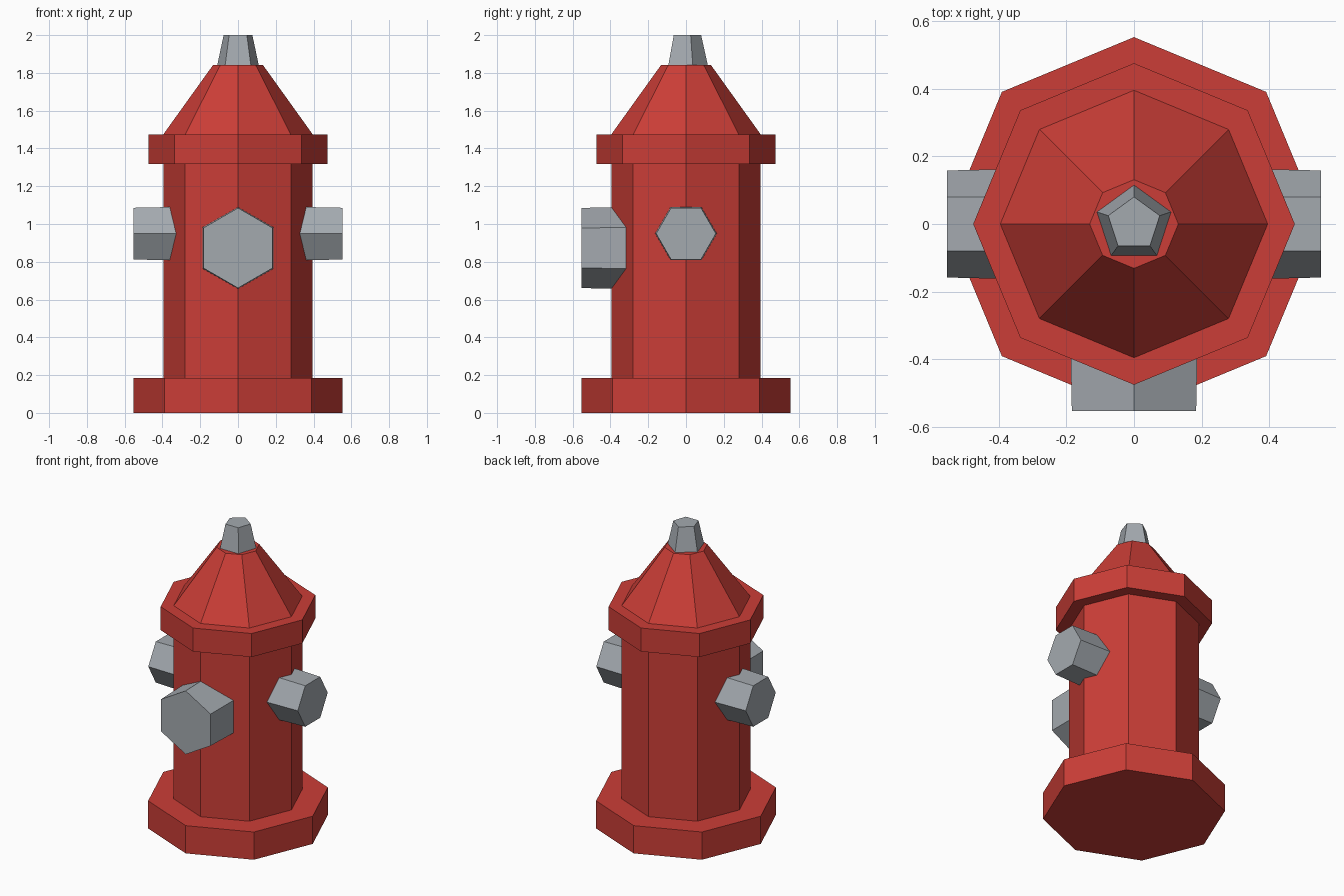
import bpy, bmesh, math
from mathutils import Vector

if "Cube" in bpy.data.objects:
    bpy.data.objects.remove(bpy.data.objects["Cube"])


def material(name, rgb):
    m = bpy.data.materials.new(name)
    m.diffuse_color = (*rgb, 1)
    m.use_nodes = True
    m.node_tree.nodes["Principled BSDF"].inputs["Base Color"].default_value = m.diffuse_color
    return m


RED = material("hydrant red", (0.60, 0.048, 0.038))
GREY = material("steel grey", (0.37, 0.40, 0.43))


def loft(name, sides, rings, u, v, axis, centre, mat):
    """Closed prism through (radius, distance) rings along an axis; first corner points along u."""
    u, v, axis, centre = map(Vector, (u, v, axis, centre))
    bm = bmesh.new()
    loops = []
    for r, d in rings:
        angles = [math.tau * i / sides for i in range(sides)]
        loops.append([bm.verts.new(centre + axis * d + (u * math.cos(a) + v * math.sin(a)) * r)
                      for a in angles])
    for a, b in zip(loops, loops[1:]):
        for i in range(sides):
            j = (i + 1) % sides
            bm.faces.new((a[i], a[j], b[j], b[i]))
    bm.faces.new(loops[0][::-1])
    bm.faces.new(loops[-1])
    bmesh.ops.recalc_face_normals(bm, faces=bm.faces)
    me = bpy.data.meshes.new(name)
    bm.to_mesh(me)
    bm.free()
    me.materials.append(mat)
    ob = bpy.data.objects.new(name, me)
    bpy.context.collection.objects.link(ob)
    return ob


X, Y, Z = (1, 0, 0), (0, 1, 0), (0, 0, 1)

# Octagonal body: base flange, barrel, collar and conical bonnet
loft("hydrant_body", 8,
     [(0.552, 0), (0.552, 0.185), (0.395, 0.185), (0.395, 1.318), (0.475, 1.318),
      (0.475, 1.475), (0.395, 1.475), (0.131, 1.843)],
     Y, X, Z, (0, 0, 0), RED)

# Five-sided operating nut on top
loft("top_nut", 5, [(0.115, 1.843), (0.08, 2.0)], Y, X, Z, (0, 0, 0), GREY)

# Large front outlet, a corner pointing up
loft("front_outlet", 6, [(0.218, 0.3), (0.212, 0.552)], Z, X, (0, -1, 0), (0, 0, 0.873), GREY)

# Smaller side outlets, flats on top and bottom
for side, name in ((1, "right_outlet"), (-1, "left_outlet")):
    loft(name, 6, [(0.164, 0.3), (0.158, 0.552)], Y, Z, (side, 0, 0), (0, 0, 0.949), GREY)
